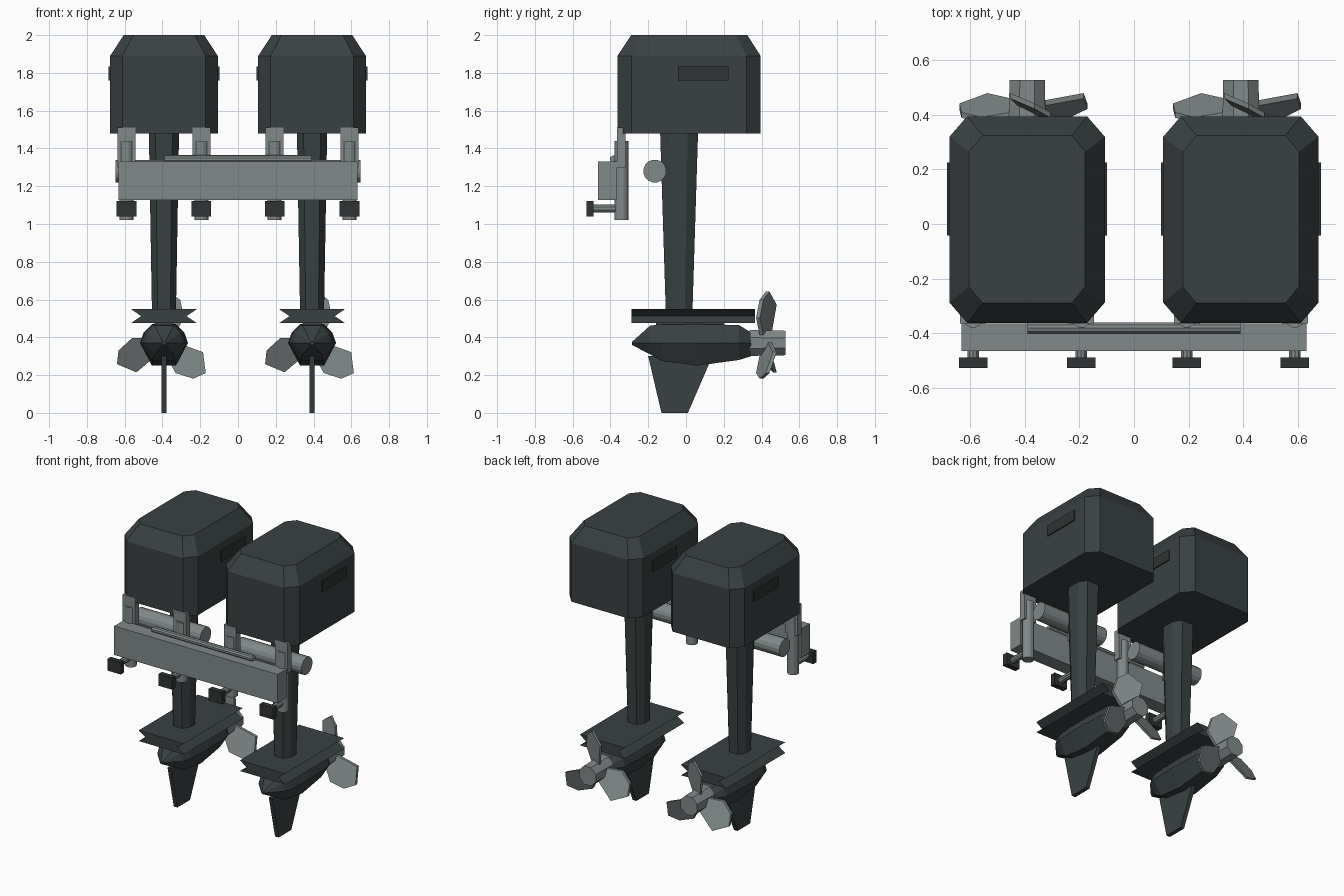
import bpy, bmesh
from math import sin, cos, pi, radians
from mathutils import Vector

if "Cube" in bpy.data.objects:
    bpy.data.objects.remove(bpy.data.objects["Cube"])


def material(name, rgb):
    m = bpy.data.materials.new(name)
    m.diffuse_color = (*rgb, 1)
    m.use_nodes = True
    m.node_tree.nodes["Principled BSDF"].inputs["Base Color"].default_value = m.diffuse_color
    return m


DARK = material("dark_paint", (0.042, 0.052, 0.055))
METAL = material("metal", (0.22, 0.25, 0.25))
BLACK = material("black_rubber", (0.03, 0.033, 0.033))


def loft(name, rings, mat):
    """Skin equal-length rings of points and cap both ends."""
    bm = bmesh.new()
    vs = [[bm.verts.new(p) for p in r] for r in rings]
    n = len(rings[0])
    for a, b in zip(vs, vs[1:]):
        for i in range(n):
            j = (i + 1) % n
            bm.faces.new((a[i], a[j], b[j], b[i]))
    bm.faces.new(vs[0])
    bm.faces.new(vs[-1])
    bmesh.ops.recalc_face_normals(bm, faces=bm.faces)
    me = bpy.data.meshes.new(name)
    bm.to_mesh(me)
    bm.free()
    me.materials.append(mat)
    ob = bpy.data.objects.new(name, me)
    bpy.context.collection.objects.link(ob)
    return ob


def box(name, x, y, z, mat):
    ring = lambda h: [(x[0], y[0], h), (x[1], y[0], h), (x[1], y[1], h), (x[0], y[1], h)]
    return loft(name, [ring(z[0]), ring(z[1])], mat)


def rod(name, a, b, r, mat, sides=12, r2=None):
    """Cylinder or cone between two points."""
    a, b = Vector(a), Vector(b)
    q = (b - a).to_track_quat('Z', 'Y')

    def ring(c, rad):
        return [c + q @ Vector((rad * cos(2 * pi * (i + .5) / sides),
                                rad * sin(2 * pi * (i + .5) / sides), 0)) for i in range(sides)]
    return loft(name, [ring(a, r), ring(b, r2 or r)], mat)


def octagon(cx, hx, y0, y1, z, kx, ky):
    """Rectangle with cut corners, lying flat."""
    l, r = cx - hx, cx + hx
    return [(l + kx, y0, z), (r - kx, y0, z), (r, y0 + ky, z), (r, y1 - ky, z),
            (r - kx, y1, z), (l + kx, y1, z), (l, y1 - ky, z), (l, y0 + ky, z)]


def engine(cx, tag):
    # Cowl with sloped shoulder and side vents
    loft("cowl_" + tag, [octagon(cx, .285, -.363, .395, 1.48, .065, .075),
                         octagon(cx, .285, -.363, .395, 1.89, .065, .075),
                         octagon(cx, .213, -.29, .325, 2.0, .05, .06)], DARK)
    for s in (-1, 1):
        x = cx + s * .285
        box("cowl_vent_" + tag, (x - .008, x + .008), (-.042, .225), (1.76, 1.835), BLACK)

    # Tapered leg
    loft("leg_" + tag, [octagon(cx, .063, -.106, .033, .5, .03, .04),
                        octagon(cx, .08, -.137, .064, 1.49, .035, .055)], DARK)

    # Plate above the gearcase, with a grooved edge
    prof = [(-.175, .475), (.175, .475), (.12, .512), (.175, .55), (-.175, .55), (-.12, .512)]
    loft("cavitation_plate_" + tag,
         [[(cx + x, y, z) for x, z in prof] for y in (-.288, .365)], DARK)

    # Gearcase
    rings = []
    for y, w, top, bot in ((-.287, .012, .375, .36), (-.19, .1, .462, .31), (-.13, .12, .468, .275),
                           (.06, .127, .47, .25), (.28, .115, .465, .28), (.345, .075, .425, .3)):
        rings.append([(cx + x * w, y, z) for x, z in
                      ((-1, .37), (-.85, .37 + (top - .37) * .55), (-.5, top), (.5, top),
                       (.85, .37 + (top - .37) * .55), (1, .37), (.5, bot), (-.5, bot))])
    loft("gearcase_" + tag, rings, DARK)
    # Neck joining gearcase and plate
    box("neck_" + tag, (cx - .05, cx + .05), (-.16, .2), (.45, .49), DARK)

    # Skeg fin
    fin = [(-.2, .3), (.14, .3), (.01, 0), (-.13, 0)]
    loft("skeg_" + tag, [[(cx + s * .014, y, z) for y, z in fin] for s in (-1, 1)], DARK)

    # Propeller: hub and three pitched blades
    rod("propeller_hub_" + tag, (cx, .335, .37), (cx, .528, .37), .074, METAL, 8, .07)
    outline = [(.05, -.045), (.15, -.082), (.24, -.045), (.272, .02), (.19, .096), (.05, .045)]
    for k in range(3):
        a = radians(80 + 120 * k)
        rings = []
        for h in (-.01, .01):
            rings.append([(cx + r * cos(a) - t * sin(a), .422 + .5 * t + h,
                           .37 + r * sin(a) + t * cos(a)) for r, t in outline])
        loft("propeller_blade_" + tag, rings, METAL)

    # Tilt tube behind the beam
    rod("tilt_tube_" + tag, (cx - .257, -.165, 1.28), (cx + .257, -.165, 1.28), .061, METAL, 16)

    # Clamps: plate, post, screw and handle
    for s in (-1, 1):
        x = cx + s * .198
        box("clamp_plate_" + tag, (x - .048, x + .048), (-.365, -.32), (1.3, 1.512), METAL)
        rod("clamp_post_" + tag, (x, -.342, 1.022), (x, -.342, 1.44), .038, METAL, 12)
        rod("clamp_screw_" + tag, (x, -.5, 1.082), (x, -.35, 1.082), .022, METAL, 10)
        box("clamp_handle_" + tag, (x - .052, x + .052), (-.528, -.49), (1.04, 1.122), BLACK)


for cx, tag in ((-.392, "left"), (.392, "right")):
    engine(cx, tag)

# Shared mounting beam and the link bar on top
box("mounting_beam", (-.633, .633), (-.465, -.365), (1.128, 1.33), METAL)
rod("link_bar", (-.39, -.382, 1.343), (.39, -.382, 1.343), .021, METAL, 10)
